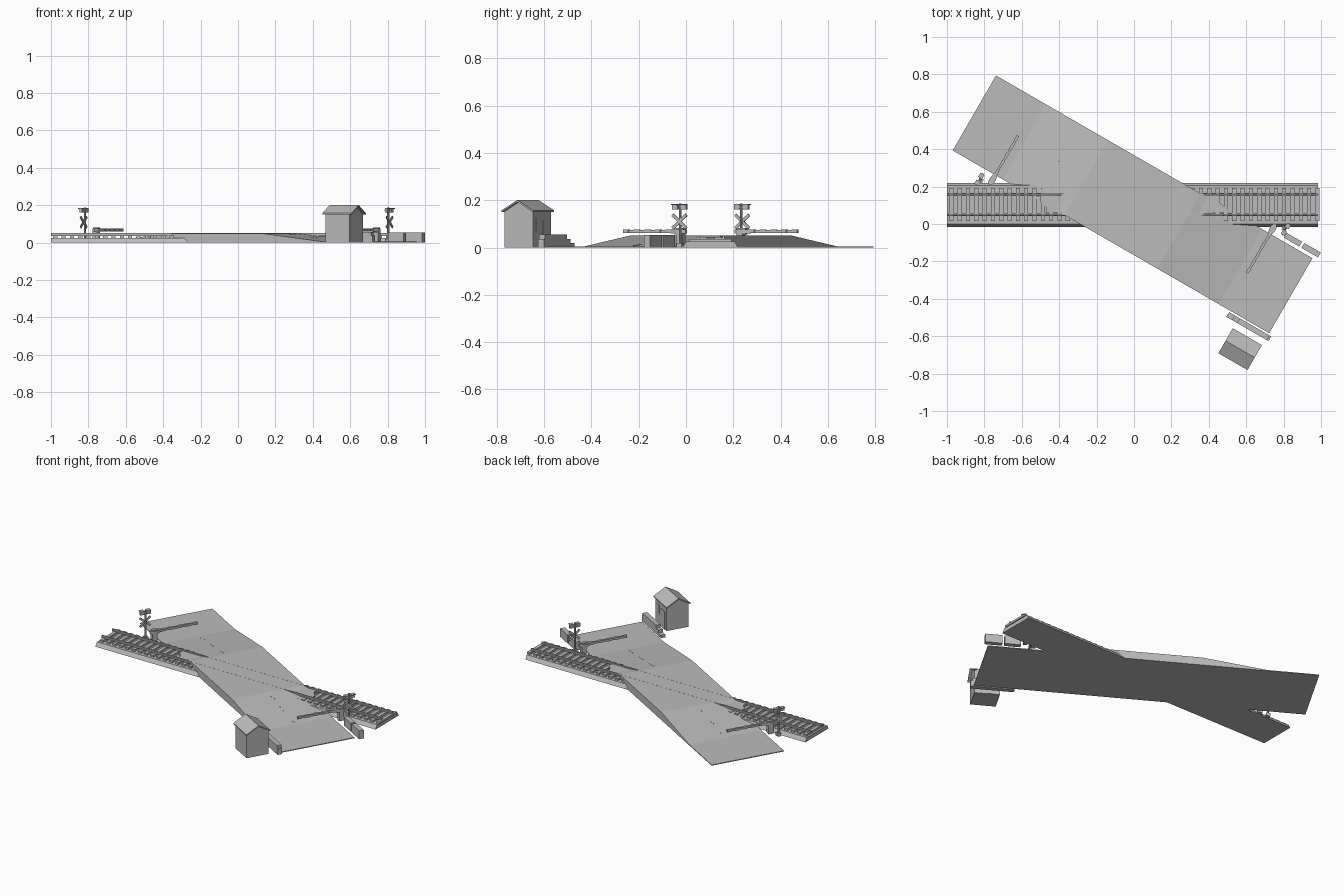
import bpy, bmesh
from math import radians
from mathutils import Matrix, Vector

if "Cube" in bpy.data.objects:
    bpy.data.objects.remove(bpy.data.objects["Cube"])

grey = bpy.data.materials.new("plain_grey")
grey.use_nodes = True
grey.diffuse_color = (0.5, 0.5, 0.5, 1)
grey.node_tree.nodes["Principled BSDF"].inputs["Base Color"].default_value = (0.5, 0.5, 0.5, 1)


def rot(deg, axis):
    return Matrix.Rotation(radians(deg), 4, axis)


def at(x, y, z=0):
    return Matrix.Translation((x, y, z))


WORLD = Matrix.Identity(4)
ROAD = at(-0.0075, 0.105) @ rot(-30, 'Z')      # x runs along the road
ALONG_Y = rot(90, 'X')                         # profile is x,z
ALONG_X = rot(90, 'Z') @ rot(90, 'X')          # profile is y,z


def finish(name, bm):
    bmesh.ops.recalc_face_normals(bm, faces=bm.faces)
    mesh = bpy.data.meshes.new(name)
    bm.to_mesh(mesh)
    bm.free()
    mesh.materials.append(grey)
    obj = bpy.data.objects.new(name, mesh)
    bpy.context.scene.collection.objects.link(obj)
    return obj


def add_box(bm, lo, hi, m=WORLD):
    lo, hi = Vector(lo), Vector(hi)
    mat = m @ Matrix.Translation((lo + hi) / 2) @ Matrix.Diagonal((*(hi - lo), 1))
    bmesh.ops.create_cube(bm, size=1, matrix=mat)


def boxes(name, parts, m=WORLD):
    bm = bmesh.new()
    for lo, hi in parts:
        add_box(bm, lo, hi, m)
    return finish(name, bm)


def prism(name, profile, depth, m):
    """Extrude a flat profile evenly to both sides of its plane."""
    bm = bmesh.new()
    face = bm.faces.new([bm.verts.new((x, y, -depth / 2)) for x, y in profile])
    ext = bmesh.ops.extrude_face_region(bm, geom=[face])
    moved = [v for v in ext["geom"] if isinstance(v, bmesh.types.BMVert)]
    bmesh.ops.translate(bm, verts=moved, vec=(0, 0, depth))
    bm.transform(m)
    return finish(name, bm)


# Road: a ramped hump over the track
ramp = [(-0.977, 0.005), (-0.667, 0.005), (-0.287, 0.05)]
prism("road", [(-0.977, 0)] + ramp + [(-x, z) for x, z in reversed(ramp)] + [(0.977, 0)],
      0.463, ROAD @ ALONG_Y)

# Centre line dashes on the ramps
for side in (0, 180):
    slope = rot(side, 'Z') @ at(0.477, 0, 0.0275) @ rot(6.75, 'Y')
    boxes("centre_dashes", [((x, -0.006, -0.002), (x + 0.05, 0.006, 0.001))
                            for x in (-0.16, -0.02, 0.12)], ROAD @ slope)

# Track bed, sleepers and rails
prism("track_bed", [(-0.015, 0), (0, 0.025), (0.205, 0.025), (0.22, 0)], 1.985,
      at(-0.0075, 0) @ ALONG_X)
boxes("sleepers", [((-0.988 + i * 0.0445, 0.015, 0.024), (-0.966 + i * 0.0445, 0.192, 0.037))
                   for i in range(45)])
for y in (0.05, 0.158):
    prism("rail", [(y - 0.007, 0.036), (y - 0.007, 0.04), (y - 0.004, 0.042), (y - 0.004, 0.0505),
                   (y + 0.004, 0.0505), (y + 0.004, 0.042), (y + 0.007, 0.04), (y + 0.007, 0.036)],
          1.985, at(-0.0075, 0) @ ALONG_X)

# Crossing panel between the rails
prism("crossing_panel", [(-0.5, 0.15), (-0.5, 0.12), (-0.468, 0.088), (-0.468, 0.058),
                         (0.485, 0.058), (0.485, 0.088), (0.453, 0.12), (0.453, 0.15)],
      0.02, at(0, 0, 0.035))

# Barriers and warning signals, one pair on each side of the track
for turn in (0, 180):
    SIDE = ROAD @ rot(turn, 'Z')
    boxes("barrier_pedestal", [((0.7, 0.25, 0), (0.728, 0.28, 0.06)),
                               ((0.704, 0.24, 0.055), (0.724, 0.28, 0.082))], SIDE)
    boxes("barrier_arm", [((0.708, -0.01, 0.062), (0.72, 0.25, 0.074))], SIDE)
    boxes("barrier_bands", [((0.7065, y, 0.0605), (0.7215, y + 0.025, 0.0755))
                            for y in (-0.012, 0.04, 0.092, 0.144, 0.196)], SIDE)
    prism("counterweight", [(0.707, 0.22), (0.698, 0.25), (0.698, 0.275), (0.708, 0.292),
                            (0.72, 0.292), (0.73, 0.275), (0.73, 0.25), (0.721, 0.22)],
          0.016, SIDE @ at(0, 0, 0.068))
    SIGNAL = SIDE @ at(0.767, 0.294)
    bm = bmesh.new()
    bmesh.ops.create_cone(bm, cap_ends=True, segments=8, radius1=0.006, radius2=0.006,
                          depth=0.187, matrix=SIGNAL @ at(0, 0, 0.0935))
    add_box(bm, (-0.012, -0.012, 0), (0.012, 0.012, 0.02), SIGNAL)
    finish("signal_post", bm)
    bm = bmesh.new()
    for tilt in (40, -40):
        add_box(bm, (0.005, -0.044, -0.0065), (0.01, 0.044, 0.0065),
                SIGNAL @ at(0, 0, 0.11) @ rot(tilt, 'X'))
    finish("crossed_boards", bm)
    boxes("signal_lamps", [((-0.003, -0.034, 0.168), (0.003, 0.034, 0.176))]
          + [((-0.002, y, 0.16), (0.012, y + 0.026, 0.184)) for y in (-0.034, 0.008)]
          + [((0.01, y, 0.18), (0.022, y + 0.026, 0.184)) for y in (-0.034, 0.008)], SIGNAL)

# Hut with a gabled roof, door and window facing the road
HUT = ROAD @ at(0.885, -0.383)
prism("hut_walls", [(-0.07, 0), (-0.07, 0.152), (0, 0.192), (0.07, 0.152), (0.07, 0)],
      0.15, HUT @ ALONG_X)
prism("hut_roof", [(-0.077, 0.15), (-0.077, 0.157), (0, 0.201), (0.077, 0.157),
                   (0.077, 0.15), (0, 0.193)], 0.18, HUT @ ALONG_X)
boxes("hut_door", [((-0.05, 0.069, 0), (-0.005, 0.073, 0.115))], HUT)
boxes("hut_window", [((0.025, 0.069, 0.07), (0.055, 0.073, 0.125))], HUT)

# Broken stepped wall beside the hut
courses = [(0.735, 0.995), (0.77, 0.995), (0.8, 0.985)]
boxes("broken_wall", [((a, -0.27, i * 0.0185), (b, -0.241, (i + 1) * 0.0185))
                      for i, (a, b) in enumerate(courses)], ROAD)

# Low wall in two blocks on the far side
boxes("low_wall", [((a, 0.25, 0), (b, 0.28, 0.054)) for a, b in ((0.79, 0.885), (0.898, 1.0))], ROAD)
